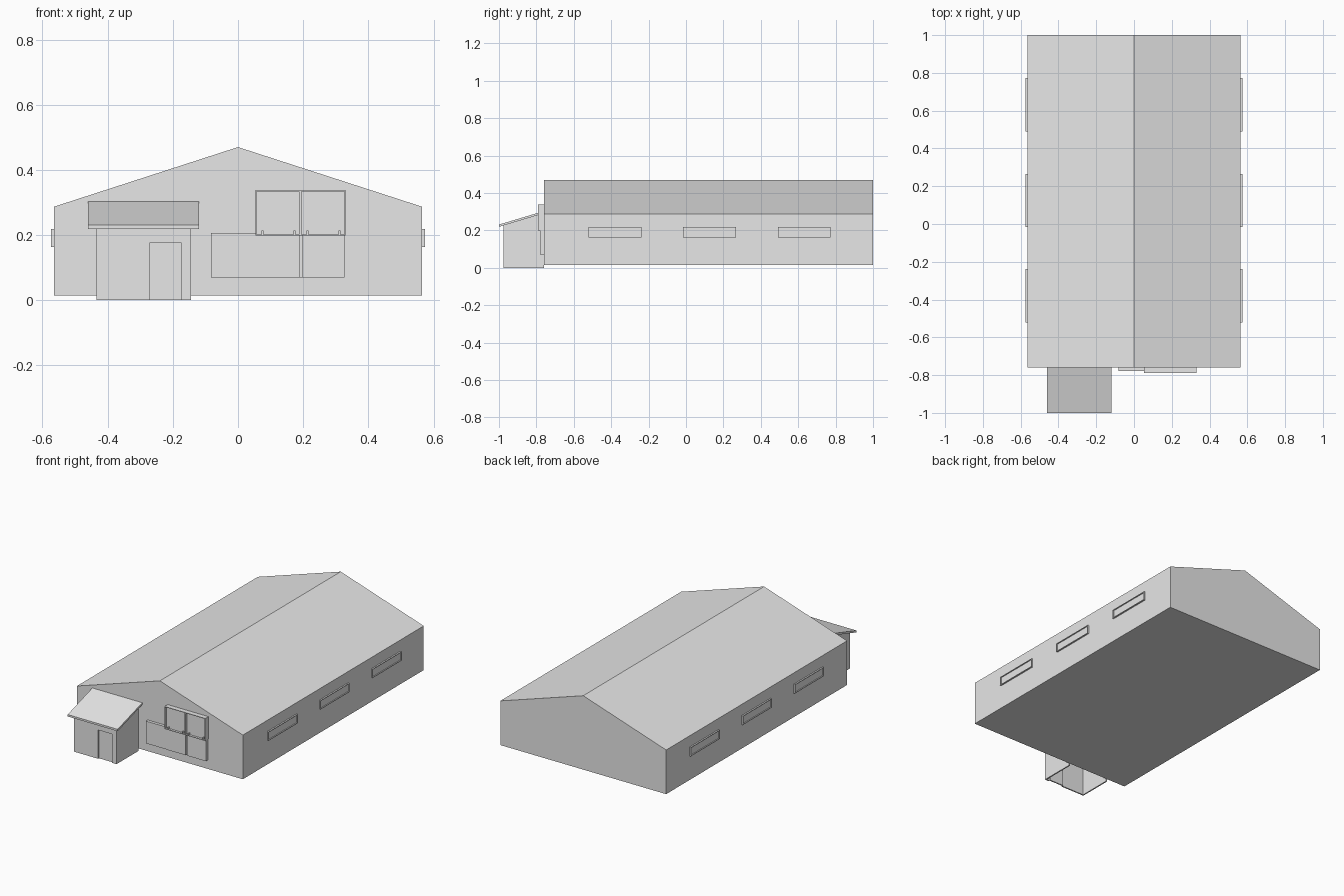
import bpy
import bmesh
from mathutils import Vector

default = bpy.data.objects.get("Cube")
if default:
    bpy.data.objects.remove(default, do_unlink=True)

grey = bpy.data.materials.new("plain grey")
grey.use_nodes = True
colour = (0.8, 0.8, 0.8, 1)
grey.diffuse_color = colour
grey.node_tree.nodes["Principled BSDF"].inputs["Base Color"].default_value = colour


def finish(name, bm):
    bmesh.ops.recalc_face_normals(bm, faces=bm.faces)
    mesh = bpy.data.meshes.new(name)
    bm.to_mesh(mesh)
    bm.free()
    mesh.materials.append(grey)
    obj = bpy.data.objects.new(name, mesh)
    bpy.context.collection.objects.link(obj)
    return obj


def prism(name, profile, axis, start, end):
    """Extrude a profile along x (profile is y, z) or along y (profile is x, z)."""
    bm = bmesh.new()
    if axis == "x":
        points = [(start, a, b) for a, b in profile]
        move = Vector((end - start, 0, 0))
    else:
        points = [(a, start, b) for a, b in profile]
        move = Vector((0, end - start, 0))
    face = bm.faces.new([bm.verts.new(p) for p in points])
    new = bmesh.ops.extrude_face_region(bm, geom=[face])["geom"]
    verts = [v for v in new if isinstance(v, bmesh.types.BMVert)]
    bmesh.ops.translate(bm, verts=verts, vec=move)
    return finish(name, bm)


def box(name, x0, x1, y0, y1, z0, z1):
    return prism(name, [(x0, z0), (x1, z0), (x1, z1), (x0, z1)], "y", y0, y1)


def recessed_box(name, bounds, side, border, depth):
    """Box whose face towards the side direction is a frame around a sunken pane."""
    obj = box(name, *bounds)
    bm = bmesh.new()
    bm.from_mesh(obj.data)
    bm.normal_update()
    face = max(bm.faces, key=lambda f: f.normal.dot(side))
    bmesh.ops.inset_region(bm, faces=[face], thickness=border)
    new = bmesh.ops.extrude_face_region(bm, geom=[face])["geom"]
    verts = [v for v in new if isinstance(v, bmesh.types.BMVert)]
    bmesh.ops.translate(bm, verts=verts, vec=-depth * side)
    if face.is_valid:
        bmesh.ops.delete(bm, geom=[face], context="FACES")
    bmesh.ops.recalc_face_normals(bm, faces=bm.faces)
    bm.to_mesh(obj.data)
    bm.free()
    return obj


# Main hall with a low gable
half, wall_y = 0.565, -0.76
prism("main_hall", [(-half, 0.015), (half, 0.015), (half, 0.287),
                    (0, 0.47), (-half, 0.287)], "y", wall_y, 1.0)

# Long low windows on both sides
for sign, side_name in ((1, "left"), (-1, "right")):
    for i, y in enumerate((-0.38, 0.125, 0.632)):
        x0, x1 = sorted((sign * 0.56, sign * 0.574))
        recessed_box(f"{side_name}_window_{i + 1}",
                     (x0, x1, y - 0.141, y + 0.141, 0.163, 0.218),
                     Vector((sign, 0, 0)), 0.006, 0.006)

# Entrance porch: open underneath, front wall cut around the door
left, right, front, thick = -0.435, -0.145, -0.975, 0.008
door_l, door_r, door_top = -0.27, -0.175, 0.177
prism("porch_front_wall", [(left, 0), (door_l, 0), (door_l, door_top), (door_r, door_top),
                           (door_r, 0), (right, 0), (right, 0.227), (left, 0.227)],
      "y", front, front + thick)
slope = [(front, 0), (wall_y, 0), (wall_y, 0.293), (front, 0.229)]
prism("porch_right_wall", slope, "x", left, left + thick)
prism("porch_left_wall", slope, "x", right - thick, right)
box("porch_door", door_l, door_r, front + thick, front + 2 * thick, 0, door_top)
prism("porch_roof", [(-1, 0.219), (wall_y, 0.291), (wall_y, 0.303), (-1, 0.231)],
      "x", -0.46, -0.12)

# Lower gate panels on the front
forward = Vector((0, -1, 0))
box("side_gate_panel", -0.083, 0.057, -0.778, wall_y, 0.07, 0.207)
for name, x0, x1 in (("middle_gate_panel", 0.057, 0.188), ("end_gate_panel", 0.198, 0.327)):
    box(name, x0, x1, -0.78, wall_y, 0.07, 0.198)
box("gate_backing", 0.057, 0.327, -0.766, wall_y, 0.07, 0.198)

# Raised upper shutters with small hinge blocks
for name, x0, x1 in (("inner_shutter", 0.053, 0.1915), ("outer_shutter", 0.1915, 0.33)):
    recessed_box(name, (x0, x1, -0.79, wall_y, 0.199, 0.338), forward, 0.005, 0.014)
    for i, x in enumerate((x0 + 0.022, x1 - 0.018)):
        box(f"{name}_hinge_{i + 1}", x - 0.003, x + 0.003, -0.79, -0.77, 0.2, 0.214)
